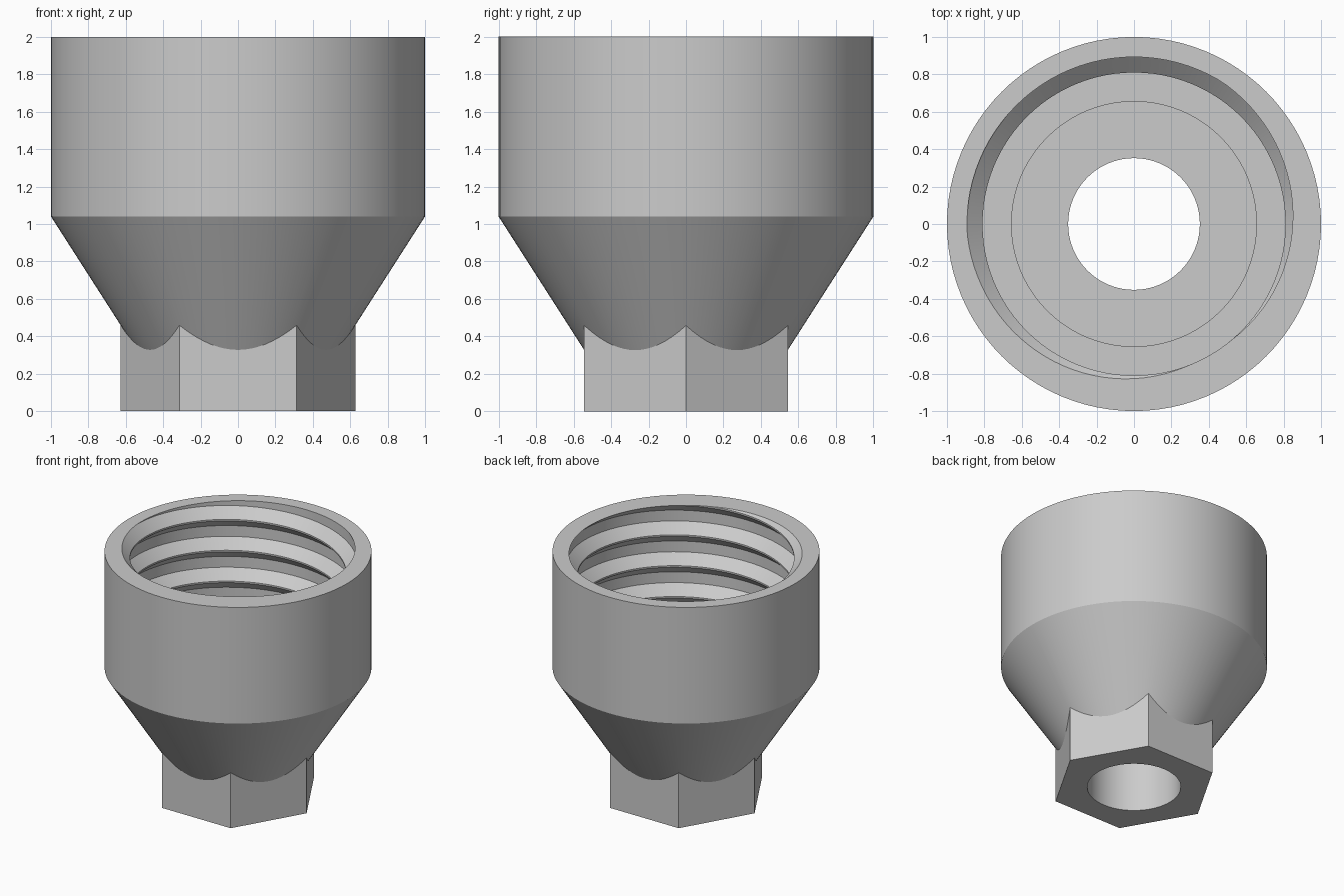
import bpy, bmesh, math

if "Cube" in bpy.data.objects:
    bpy.data.objects.remove(bpy.data.objects["Cube"], do_unlink=True)

SEGMENTS = 96
TOP, SHOULDER, FLOOR, POCKET = 2.0, 1.04, 1.04, 0.85
OUTER, BORE, LEDGE = 1.0, 0.352, 0.655
HEX_FLAT = 0.543
CONE_SLOPE = 0.641            # radius gained per unit of height
CREST, ROOT, PITCH = 0.81, 0.893, 0.255
START = math.radians(50)
# thread profile over one pitch, going down: overhang, root, lower flank, crest
KINKS = [(0.0, CREST), (0.3, ROOT), (0.65, ROOT), (0.95, CREST), (1.0, CREST)]


def thread_radius(phase):
    f = phase % 1.0
    for (a, ra), (b, rb) in zip(KINKS, KINKS[1:]):
        if f <= b:
            return ra + (rb - ra) * (f - a) / (b - a)
    return CREST


def thread_rows(angle):
    """Points down the threaded wall at one angle, following the helix."""
    turn = (angle + START) / math.tau
    rows = [(thread_radius(turn), TOP)]
    for k in range(-1, 7):
        for f, _ in KINKS[:-1]:
            z = min(TOP, max(FLOOR, TOP + PITCH * (turn - k - f)))
            phase = turn + (TOP - z) / PITCH
            rows.append((thread_radius(phase), z))
    rows.append((thread_radius(turn + (TOP - FLOOR) / PITCH), FLOOR))
    return rows


def section(angle):
    """Closed cross-section: hexagon, cone, cylinder, thread, pocket, bore."""
    sixth = math.pi / 3
    hexagon = HEX_FLAT / math.cos(angle % sixth - sixth / 2)
    blend = SHOULDER - (OUTER - hexagon) / CONE_SLOPE
    outside = [(BORE, 0), (hexagon, 0), (hexagon, blend),
               (OUTER, SHOULDER), (OUTER, TOP)]
    inside = [(LEDGE, FLOOR), (LEDGE, POCKET), (BORE, POCKET)]
    return outside + thread_rows(angle) + inside


# sweep the section around the axis
bm = bmesh.new()
columns = []
for i in range(SEGMENTS + 1):
    a = math.tau * i / SEGMENTS
    columns.append([bm.verts.new((r * math.cos(a), r * math.sin(a), z))
                    for r, z in section(a)])
for left, right in zip(columns, columns[1:]):
    for j in range(len(left)):
        n = (j + 1) % len(left)
        bm.faces.new((left[j], right[j], right[n], left[n]))
bmesh.ops.remove_doubles(bm, verts=bm.verts, dist=0.0002)
bmesh.ops.recalc_face_normals(bm, faces=bm.faces)

mesh = bpy.data.meshes.new("threaded_hex_adapter")
bm.to_mesh(mesh)
bm.free()
adapter = bpy.data.objects.new("threaded_hex_adapter", mesh)
bpy.context.collection.objects.link(adapter)

# single plain grey
grey = bpy.data.materials.new("light_grey")
grey.use_nodes = True
colour = (0.6, 0.6, 0.6, 1)
grey.diffuse_color = colour
grey.node_tree.nodes["Principled BSDF"].inputs["Base Color"].default_value = colour
mesh.materials.append(grey)

bpy.ops.object.select_all(action="DESELECT")
adapter.select_set(True)
bpy.context.view_layer.objects.active = adapter
bpy.ops.object.shade_smooth_by_angle(angle=math.radians(25))
